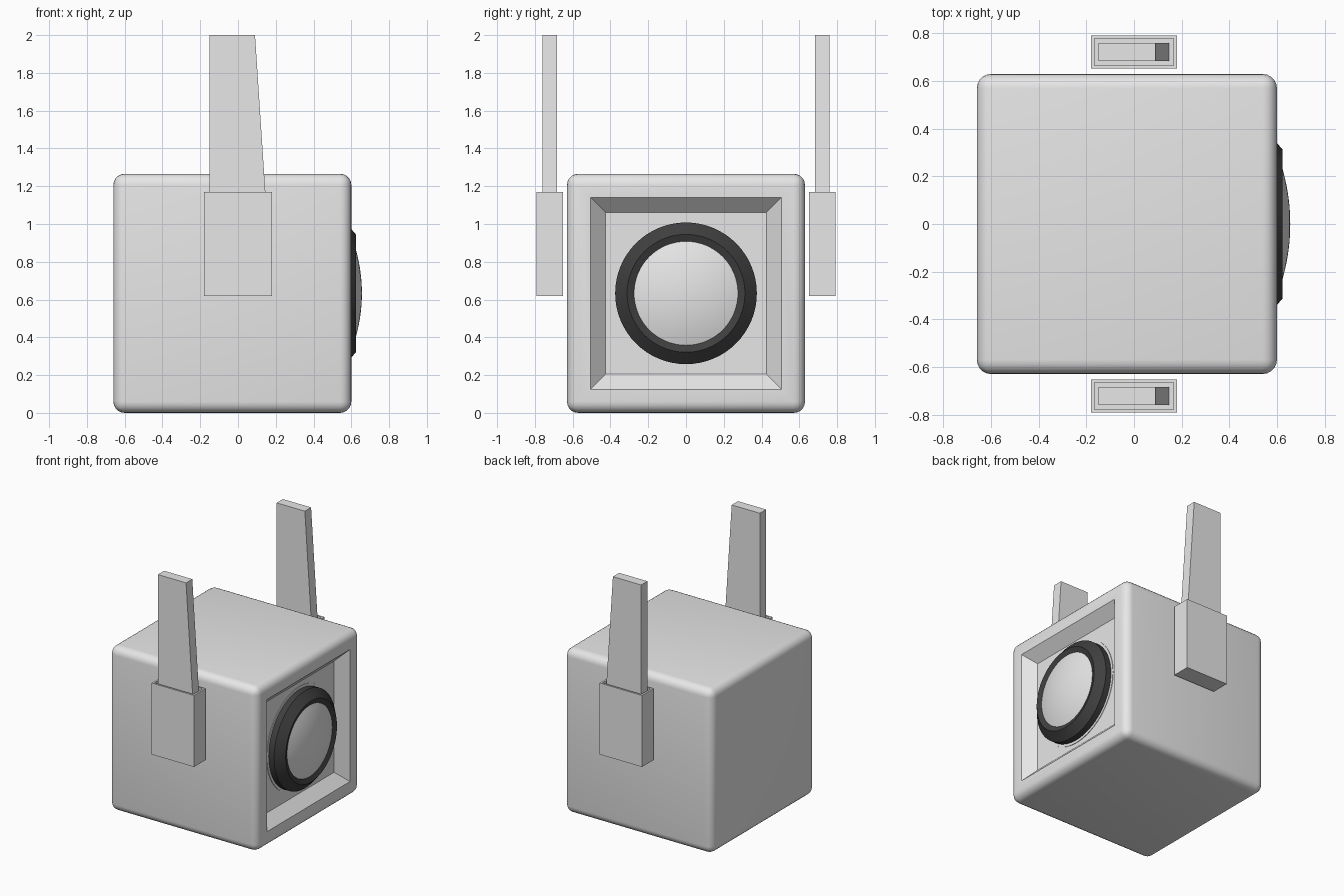
import bpy, bmesh, math
from mathutils import Vector, Matrix

cube = bpy.data.objects.get("Cube")
if cube:
    bpy.data.objects.remove(cube, do_unlink=True)


def material(name, value):
    m = bpy.data.materials.new(name)
    m.use_nodes = True
    colour = (value, value, value, 1)
    m.diffuse_color = colour
    m.node_tree.nodes["Principled BSDF"].inputs["Base Color"].default_value = colour
    return m


GREY = material("light grey", 0.8)
BLACK = material("soft black", 0.05)
MID = 0.633  # height of the body and lens centre


def finish(bm, name, mat, smooth=None):
    bmesh.ops.recalc_face_normals(bm, faces=bm.faces)
    mesh = bpy.data.meshes.new(name)
    bm.to_mesh(mesh)
    bm.free()
    mesh.materials.append(mat)
    obj = bpy.data.objects.new(name, mesh)
    bpy.context.collection.objects.link(obj)
    if smooth:
        bpy.ops.object.select_all(action="DESELECT")
        obj.select_set(True)
        bpy.context.view_layer.objects.active = obj
        bpy.ops.object.shade_smooth_by_angle(angle=math.radians(smooth))
    return obj


def box(size, centre):
    bm = bmesh.new()
    bmesh.ops.create_cube(bm, size=1)
    bmesh.ops.scale(bm, vec=size, verts=bm.verts)
    bmesh.ops.translate(bm, vec=centre, verts=bm.verts)
    return bm


def facing(bm, axis):
    """Largest face pointing along an axis."""
    bm.normal_update()
    found = [f for f in bm.faces if f.normal.dot(Vector(axis)) > 0.99]
    return max(found, key=lambda f: f.calc_area())


def sink(bm, face, margin, slope, depth):
    """Leave a flat rim, then push the middle of the face inwards."""
    bmesh.ops.inset_region(bm, faces=[face], thickness=margin, use_even_offset=True)
    if slope:
        bmesh.ops.inset_region(bm, faces=[face], thickness=slope, depth=-depth,
                               use_even_offset=True)
    else:
        out = bmesh.ops.extrude_discrete_faces(bm, faces=[face])
        inner = out["faces"][0]
        inner.normal_update()
        bmesh.ops.translate(bm, vec=inner.normal * -depth, verts=inner.verts)


def lathe(name, profile, mat):
    """Turn (x, radius) points around the lens axis."""
    bm = bmesh.new()
    verts = [bm.verts.new((x, 0, r)) for x, r in profile]
    edges = [bm.edges.new(pair) for pair in zip(verts, verts[1:])]
    bmesh.ops.spin(bm, geom=verts + edges, cent=(0, 0, 0), axis=(1, 0, 0),
                   angle=math.tau, steps=64)
    bmesh.ops.remove_doubles(bm, verts=bm.verts, dist=0.0001)
    bmesh.ops.translate(bm, vec=(0, 0, MID), verts=bm.verts)
    return finish(bm, name, mat, 25)


# Rounded body with a sloping square recess on the lens side
bm = box((1.26, 1.26, 2 * MID), (-0.03, 0, MID))
bmesh.ops.bevel(bm, geom=bm.edges[:], offset=0.06, segments=5, profile=0.5,
                affect="EDGES")
sink(bm, facing(bm, (1, 0, 0)), 0.065, 0.08, 0.08)
finish(bm, "body", GREY, 35)

# Lens: flat collar, chamfered black ring and shallow dome
lathe("lens_collar", [(0.515, 0.395), (0.524, 0.395), (0.524, 0.36)], GREY)
lathe("lens_ring", [(0.515, 0.375), (0.57, 0.375), (0.624, 0.312),
                    (0.61, 0.275), (0.56, 0.275)], BLACK)
EDGE, PEAK, RADIUS = 0.61, 0.656, 0.275
sphere = (RADIUS ** 2 + (PEAK - EDGE) ** 2) / (2 * (PEAK - EDGE))
dome = []
for i in range(11):
    r = RADIUS * (1 - i / 10)
    dome.append((PEAK - sphere + math.sqrt(sphere ** 2 - r ** 2), r))
lathe("lens_glass", dome, GREY)

# Antennas beside the body: a socket with a shallow well and a tapered blade
for side, label in ((-1, "front"), (1, "back")):
    y = 0.722 * side
    bm = box((0.36, 0.14, 0.55), (0, y, 0.895))
    sink(bm, facing(bm, (0, 0, 1)), 0.014, 0, 0.03)
    finish(bm, label + "_antenna_socket", GREY)

    bm = bmesh.new()
    outline = [(-0.15, 1.12), (0.148, 1.12), (0.09, 2), (-0.15, 2)]
    face = bm.faces.new([bm.verts.new((x, y - 0.038, z)) for x, z in outline])
    out = bmesh.ops.extrude_face_region(bm, geom=[face])
    moved = [v for v in out["geom"] if isinstance(v, bmesh.types.BMVert)]
    bmesh.ops.translate(bm, vec=(0, 0.076, 0), verts=moved)
    finish(bm, label + "_antenna_blade", GREY)
